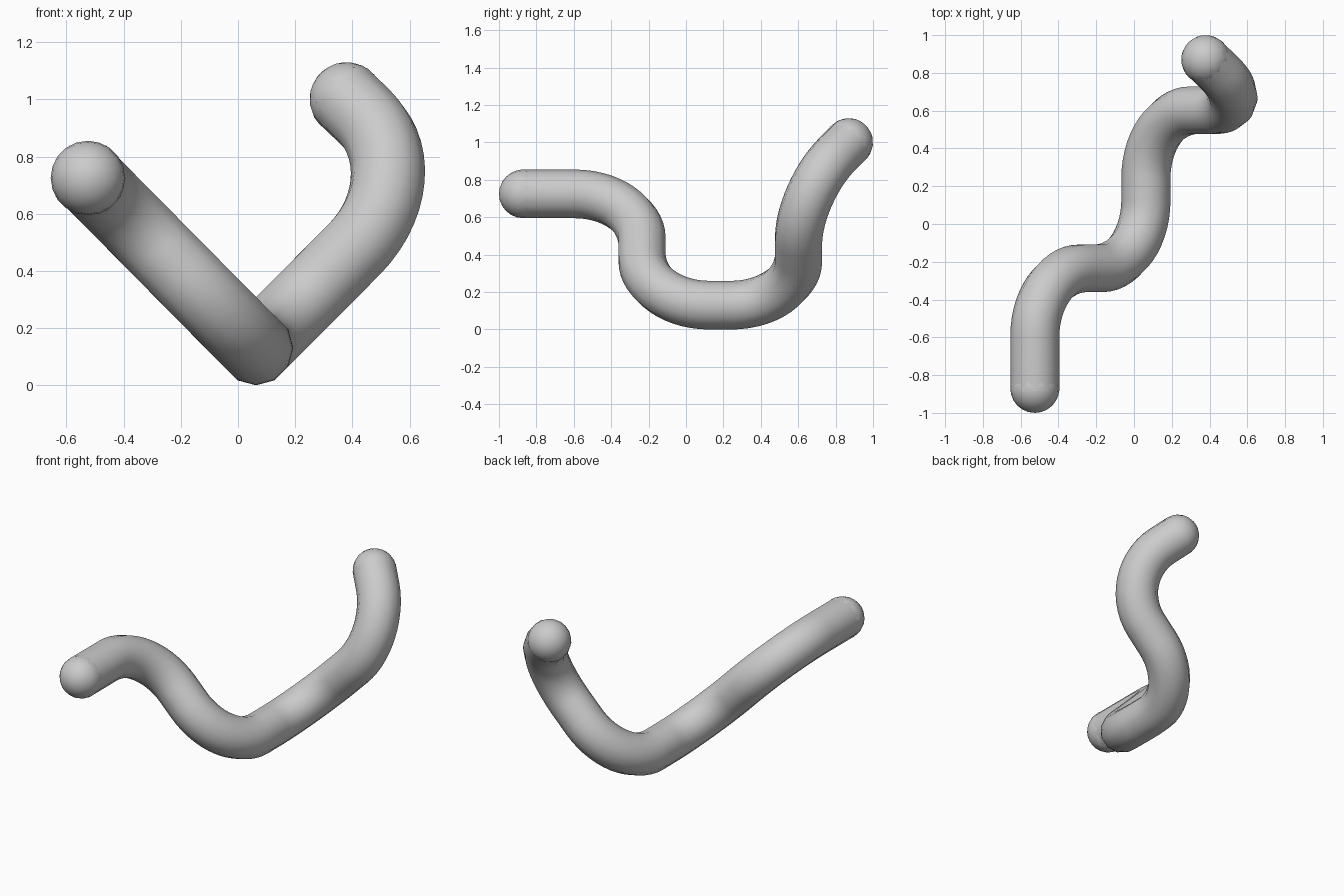
import bpy, math
from mathutils import Vector

if "Cube" in bpy.data.objects:
    bpy.data.objects.remove(bpy.data.objects["Cube"])

RADIUS = 0.13       # tube radius
BEND = 0.36         # centre-line bend radius
STEPS = 14

# Corners of the pipe route before rounding
route = [Vector(p) for p in (
    (-0.525, -0.87, 0.725), (-0.525, -0.235, 0.725), (0.063, -0.235, 0.13),
    (0.063, 0.602, 0.13), (0.66, 0.602, 0.73), (0.38, 0.87, 1.0))]


def rounded(a, corner, b):
    """Circular arc replacing a right-angle corner."""
    d1, d2 = (corner - a).normalized(), (b - corner).normalized()
    start = corner - d1 * BEND
    return [start + d1 * BEND * math.sin(t) + d2 * BEND * (1 - math.cos(t))
            for t in (math.pi / 2 * i / STEPS for i in range(STEPS + 1))]


path = [route[0] + (route[0] - route[1]).normalized() * 0.015]
for i in range(1, len(route) - 1):
    path += rounded(route[i - 1], route[i], route[i + 1])
path.append(route[-1] + (route[-1] - route[-2]).normalized() * 0.015)

# Bent tube
curve = bpy.data.curves.new("bent_tube", 'CURVE')
curve.dimensions = '3D'
curve.bevel_depth = RADIUS
curve.bevel_resolution = 4
spline = curve.splines.new('POLY')
spline.points.add(len(path) - 1)
for point, co in zip(spline.points, path):
    point.co = (*co, 1)
tube = bpy.data.objects.new("bent_tube", curve)
bpy.context.collection.objects.link(tube)
bpy.context.view_layer.objects.active = tube
tube.select_set(True)
bpy.ops.object.convert(target='MESH')
bpy.ops.object.shade_smooth_by_angle(angle=math.radians(40))

# Rounded ends
for name, centre, inner in (("start_cap", route[0], route[1]),
                            ("end_cap", route[-1], route[-2])):
    bpy.ops.mesh.primitive_uv_sphere_add(segments=20, ring_count=12,
                                         radius=RADIUS, location=centre)
    cap = bpy.context.object
    cap.name = name
    cap.rotation_euler = (centre - inner).to_track_quat('Z', 'Y').to_euler()
    bpy.ops.object.shade_smooth_by_angle(angle=math.radians(40))
